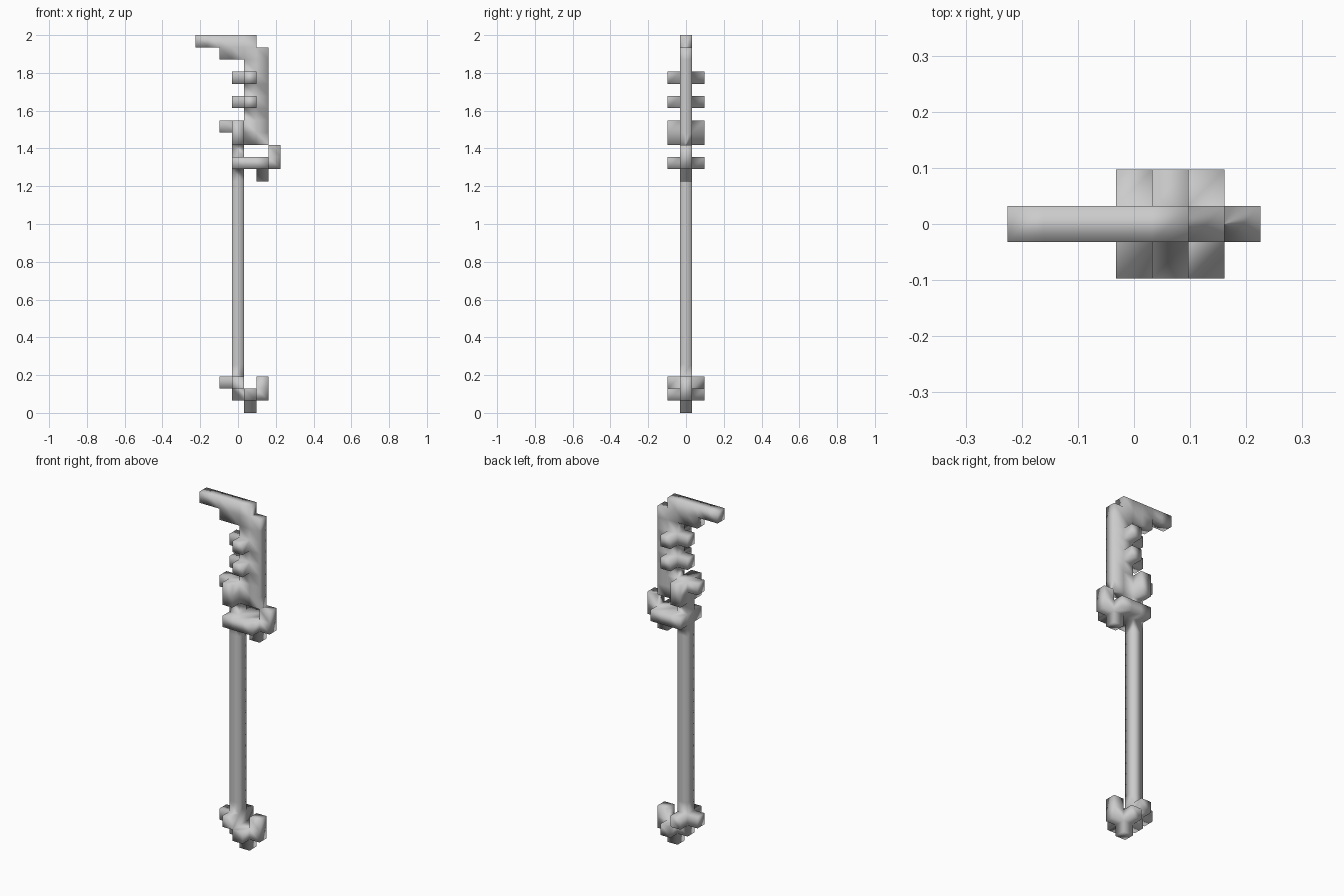
import bpy
import bmesh
from mathutils import Vector

if "Cube" in bpy.data.objects:
    bpy.data.objects.remove(bpy.data.objects["Cube"], do_unlink=True)

UNIT = 2 / 31  # one block; the staff is 31 blocks tall

grey = bpy.data.materials.new("plain_grey")
grey.use_nodes = True
colour = (0.6, 0.6, 0.6, 1)
grey.diffuse_color = colour
grey.node_tree.nodes["Principled BSDF"].inputs["Base Color"].default_value = colour


def bar(x0, x1, z0, z1, depth=0):
    """Blocks filling columns x0..x1 and layers z0..z1, mirrored front to back."""
    return {(x, y, z) for x in range(x0, x1 + 1)
            for y in range(-depth, depth + 1) for z in range(z0, z1 + 1)}


def pair(x, z):
    """One block on the front and one on the back."""
    return {(x, -1, z), (x, 1, z)}


parts = {
    # Shaft
    "shaft": bar(0, 0, 1, 23),
    # Foot with its prongs
    "foot_tip": bar(1, 1, 0, 0),
    "foot_base": bar(1, 2, 1, 1) | pair(1, 1),
    "foot_side_prong": bar(2, 2, 2, 2),
    "foot_collar": bar(-1, -1, 2, 2) | pair(0, 2),
    # Crossguard with hooked end
    "guard": (bar(0, 2, 20, 20, 1) - bar(0, 0, 20, 20)),
    "guard_hook": bar(3, 3, 20, 21),
    "guard_spur": bar(2, 2, 19, 19),
    # Collar under the blade
    "collar": bar(0, 0, 22, 23, 1) - bar(0, 0, 22, 23),
    "collar_stud": bar(-1, -1, 23, 23),
    # Blade with hooked top and studs
    "blade": bar(1, 2, 22, 29),
    "blade_hook": bar(-1, 0, 29, 29) | bar(-3, 1, 30, 30),
    "lower_studs": bar(0, 0, 25, 25) | pair(1, 25),
    "upper_studs": bar(0, 0, 27, 27) | pair(1, 27),
}
solid = set().union(*parts.values())


def exposed_faces(cells):
    """Yield corners and direction of each block side that touches no block."""
    for cell in sorted(cells):
        for axis in range(3):
            for sign in (-1, 1):
                n = [0, 0, 0]
                n[axis] = sign
                if tuple(c + d for c, d in zip(cell, n)) in solid:
                    continue
                u, v = (axis + 1) % 3, (axis + 2) % 3
                corners = []
                for a, b in ((0, 0), (1, 0), (1, 1), (0, 1)):
                    p = list(cell)
                    p[axis] += sign > 0
                    p[u] += a
                    p[v] += b
                    corners.append(tuple(p))
                yield corners[::sign], Vector(n)


# Rounded shading that runs on across the joints between parts
soft = {}
for corners, normal in exposed_faces(solid):
    for p in corners:
        soft[p] = soft.get(p, Vector()) + normal

for name, cells in parts.items():
    bm = bmesh.new()
    verts = {}
    for corners, normal in exposed_faces(cells):
        for p in corners:
            if p not in verts:
                x, y, z = p
                verts[p] = bm.verts.new(Vector((x - 0.5, y - 0.5, z)) * UNIT)
        bm.faces.new([verts[p] for p in corners]).smooth = True
    mesh = bpy.data.meshes.new(name)
    bm.to_mesh(mesh)
    bm.free()
    mesh.materials.append(grey)
    mesh.normals_split_custom_set_from_vertices(
        [soft[p].normalized() for p in verts])
    bpy.context.collection.objects.link(bpy.data.objects.new(name, mesh))
